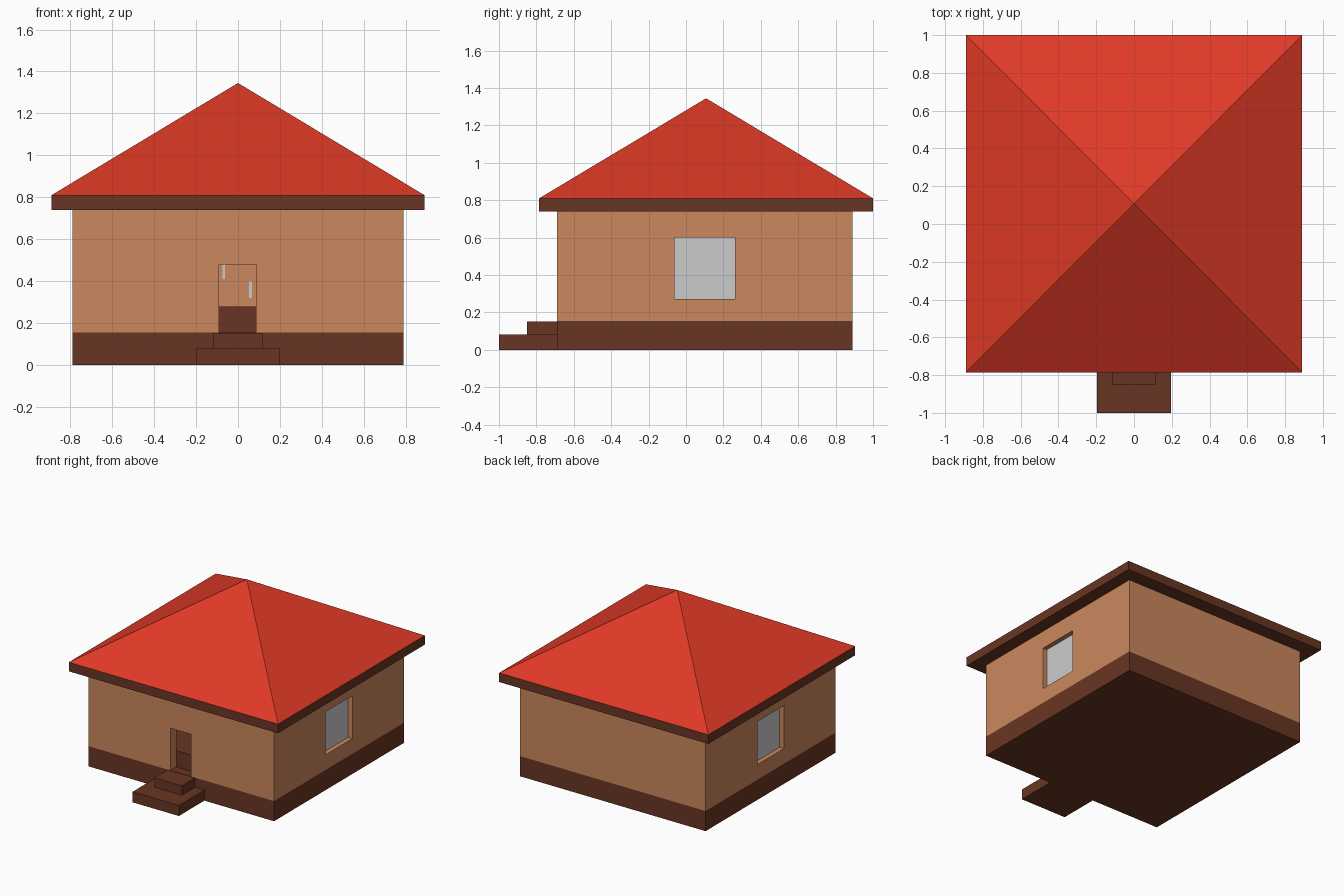
import bpy
import bmesh
from mathutils import Vector

if "Cube" in bpy.data.objects:
    bpy.data.objects.remove(bpy.data.objects["Cube"])


def material(name, rgb):
    m = bpy.data.materials.new(name)
    m.diffuse_color = (*rgb, 1.0)
    m.use_nodes = True
    m.node_tree.nodes["Principled BSDF"].inputs["Base Color"].default_value = m.diffuse_color
    return m


WALL = material("tan plaster", (0.597, 0.242, 0.109))
BROWN = material("dark brown", (0.141, 0.036, 0.017))
RED = material("red roof", (0.745, 0.042, 0.020))
GLASS = material("pale grey", (0.60, 0.60, 0.60))


def finish(name, bm, mat):
    bmesh.ops.recalc_face_normals(bm, faces=bm.faces)
    me = bpy.data.meshes.new(name)
    bm.to_mesh(me)
    bm.free()
    if mat:
        me.materials.append(mat)
    ob = bpy.data.objects.new(name, me)
    bpy.context.collection.objects.link(ob)
    return ob


def box(name, x, y, z, mat=None):
    """Box from (min, max) ranges on each axis."""
    bm = bmesh.new()
    bmesh.ops.create_cube(bm, size=1.0)
    for v in bm.verts:
        v.co = Vector([r[0] if c < 0 else r[1] for c, r in zip(v.co, (x, y, z))])
    return finish(name, bm, mat)


def cut(target, x, y, z):
    """Subtract a box, then discard the cutter."""
    cutter = box("cutter", x, y, z)
    cutter.hide_render = True
    mod = target.modifiers.new("cut", "BOOLEAN")
    mod.operation = "DIFFERENCE"
    mod.solver = "EXACT"
    mod.object = cutter
    bpy.context.view_layer.objects.active = target
    bpy.ops.object.modifier_apply(modifier=mod.name)
    bpy.data.objects.remove(cutter)


# Plinth and the raised floor inside
box("plinth", (-0.79, 0.79), (-0.69, 0.89), (0, 0.155), BROWN)
box("inner_floor", (-0.72, 0.72), (-0.62, 0.82), (0.15, 0.28), BROWN)

# Hollow walls with a door opening and two side windows
walls = box("walls", (-0.79, 0.79), (-0.69, 0.89), (0.155, 0.745), WALL)
cut(walls, (-0.72, 0.72), (-0.62, 0.82), (0.1, 0.9))
cut(walls, (-0.09, 0.085), (-0.8, -0.5), (0.1, 0.48))
cut(walls, (-0.9, 0.9), (-0.062, 0.262), (0.272, 0.602))

# Recessed window panes
for side, s in (("right", 1), ("left", -1)):
    box(side + "_window", tuple(sorted((s * 0.745, s * 0.754))),
        (-0.063, 0.263), (0.271, 0.603), GLASS)

# Slim pale fittings seen through the doorway
box("upper_fitting", (-0.075, -0.062), (0.813, 0.821), (0.41, 0.48), GLASS)
box("lower_fitting", (0.053, 0.066), (0.813, 0.821), (0.32, 0.40), GLASS)

# Entrance steps
box("lower_step", (-0.197, 0.197), (-1.0, -0.685), (0, 0.081), BROWN)
box("upper_step", (-0.117, 0.117), (-0.85, -0.685), (0.08, 0.153), BROWN)

# Eave slab and pyramid roof
box("eave", (-0.89, 0.89), (-0.785, 1.0), (0.74, 0.81), BROWN)
bm = bmesh.new()
base = [bm.verts.new(p) for p in ((-0.89, -0.785, 0.81), (0.89, -0.785, 0.81),
                                  (0.89, 1.0, 0.81), (-0.89, 1.0, 0.81))]
apex = bm.verts.new((0, 0.107, 1.345))
for i in range(4):
    bm.faces.new((base[i], base[(i + 1) % 4], apex))
# base stays open where it rests on the eave slab
finish("roof", bm, RED)
